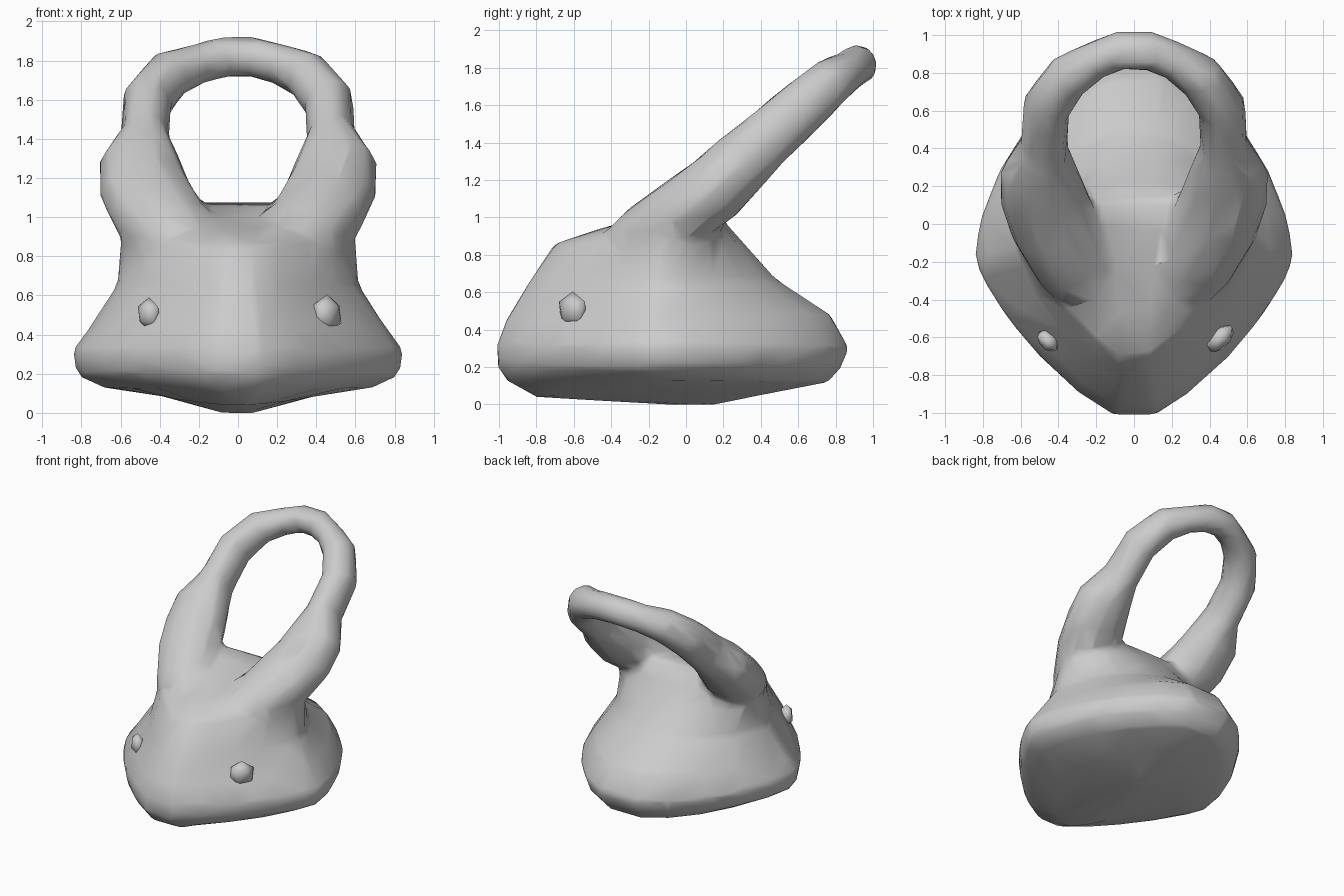
import bpy, bmesh
from math import sin, cos, pi
from mathutils import Vector, Matrix

cube = bpy.data.objects.get("Cube")
if cube:
    bpy.data.objects.remove(cube, do_unlink=True)

grey = bpy.data.materials.new("light_grey")
grey.use_nodes = True
grey.diffuse_color = (0.6, 0.6, 0.6, 1)
grey.node_tree.nodes["Principled BSDF"].inputs["Base Color"].default_value = (0.6, 0.6, 0.6, 1)


def add_object(name, bm):
    bmesh.ops.recalc_face_normals(bm, faces=bm.faces)
    mesh = bpy.data.meshes.new(name)
    bm.to_mesh(mesh)
    bm.free()
    mesh.materials.append(grey)
    obj = bpy.data.objects.new(name, mesh)
    bpy.context.collection.objects.link(obj)
    return obj


def loft(bm, rings):
    loops = [[bm.verts.new(p) for p in ring] for ring in rings]
    for a, b in zip(loops, loops[1:]):
        for i in range(len(a)):
            j = (i + 1) % len(a)
            bm.faces.new((a[i], a[j], b[j], b[i]))
    bm.faces.new(loops[0])
    bm.faces.new(loops[-1])


def body_ring(z_front, z_side, z_back, y_front, y_back, width, y_wide, sides=24):
    # blunt wedge towards the front, rounder towards the back
    ring = []
    for i in range(sides):
        s, c = sin(2 * pi * i / sides), cos(2 * pi * i / sides)
        power, y_end, z_end = (1.5, y_front, z_front) if c > 0 else (1.25, y_back, z_back)
        t = min(1, 1.06 * abs(c) ** power)
        x = width * abs(s) ** power * (1 if s > 0 else -1)
        ring.append((x, y_wide + (y_end - y_wide) * t, z_side + (z_end - z_side) * t))
    return ring


def tube_rings(path, sides=10):
    rings = []
    for i, (x, y, z, wide, thick) in enumerate(path):
        before, after = path[max(i - 1, 0)], path[min(i + 1, len(path) - 1)]
        along = (Vector(after[:3]) - Vector(before[:3])).normalized()
        # "across" lies in the plane of the loop
        across = along.cross(Vector((0, -0.66, 0.75))).normalized()
        normal = across.cross(along)
        angles = [2 * pi * k / sides for k in range(sides)]
        rings.append([Vector((x, y, z)) + across * wide * cos(a) + normal * thick * sin(a) for a in angles])
    return rings


# Body: stacked cross-sections, each with its own front, side and back height
sections = [
    (0.00, 0.00, 0.00, -0.10, 0.15, 0.08, 0.02),
    (0.04, 0.09, 0.06, -0.80, 0.45, 0.40, -0.12),
    (0.13, 0.13, 0.12, -0.96, 0.76, 0.69, -0.17),
    (0.21, 0.19, 0.20, -1.01, 0.83, 0.82, -0.17),
    (0.32, 0.31, 0.30, -1.01, 0.87, 0.85, -0.17),
    (0.45, 0.45, 0.48, -0.96, 0.77, 0.75, -0.16),
    (0.65, 0.65, 0.67, -0.84, 0.48, 0.62, -0.12),
    (0.86, 0.90, 0.85, -0.70, 0.32, 0.60, -0.05),
    (0.94, 1.04, 0.96, -0.46, 0.22, 0.58, 0.02),
    (1.00, 1.10, 1.05, -0.22, 0.17, 0.45, 0.06),
]
bm = bmesh.new()
loft(bm, [body_ring(*s) for s in sections])
body = add_object("body", bm)

# Loop: tube growing out of the brow, over both shoulders and leaning back
half = [
    (0.16, -0.46, 0.75, 0.12, 0.10),
    (0.31, -0.23, 0.90, 0.22, 0.17),
    (0.42, -0.02, 1.03, 0.24, 0.19),
    (0.48, 0.15, 1.15, 0.235, 0.19),
    (0.50, 0.27, 1.27, 0.215, 0.18),
    (0.475, 0.42, 1.41, 0.125, 0.16),
    (0.465, 0.62, 1.59, 0.13, 0.15),
    (0.35, 0.78, 1.73, 0.125, 0.13),
    (0.20, 0.87, 1.785, 0.10, 0.11),
    (0.07, 0.92, 1.82, 0.105, 0.11),
]
path = half + [(-x, *rest) for x, *rest in reversed(half)]
bm = bmesh.new()
loft(bm, tube_rings(path))
handle = add_object("head_loop", bm)

# Fuse loop and body into one soft faceted skin
bpy.ops.object.select_all(action='DESELECT')
handle.select_set(True)
body.select_set(True)
bpy.context.view_layer.objects.active = body
bpy.ops.object.join()
remesh = body.modifiers.new("fuse", 'REMESH')
remesh.mode = 'VOXEL'
remesh.voxel_size = 0.025
soften = body.modifiers.new("soften", 'SMOOTH')
soften.factor = 0.5
soften.iterations = 8
reduce = body.modifiers.new("facets", 'DECIMATE')
reduce.ratio = 0.03
for modifier in list(body.modifiers):
    bpy.ops.object.modifier_apply(modifier=modifier.name)
body.data.shade_smooth()

# Eyes: small lumps flattened against the cheeks
for name, side, y, size in (("right_eye", -1, -0.62, (0.075, 0.05, 0.085)),
                            ("left_eye", 1, -0.605, (0.10, 0.06, 0.1))):
    bm = bmesh.new()
    bmesh.ops.create_icosphere(bm, subdivisions=1, radius=1)
    bmesh.ops.scale(bm, vec=size, verts=bm.verts)
    bmesh.ops.rotate(bm, matrix=Matrix.Rotation(side * 0.8, 3, 'Z'), verts=bm.verts)
    bmesh.ops.translate(bm, vec=(side * 0.455, y, 0.505), verts=bm.verts)
    eye = add_object(name, bm)
    eye.data.shade_smooth()
